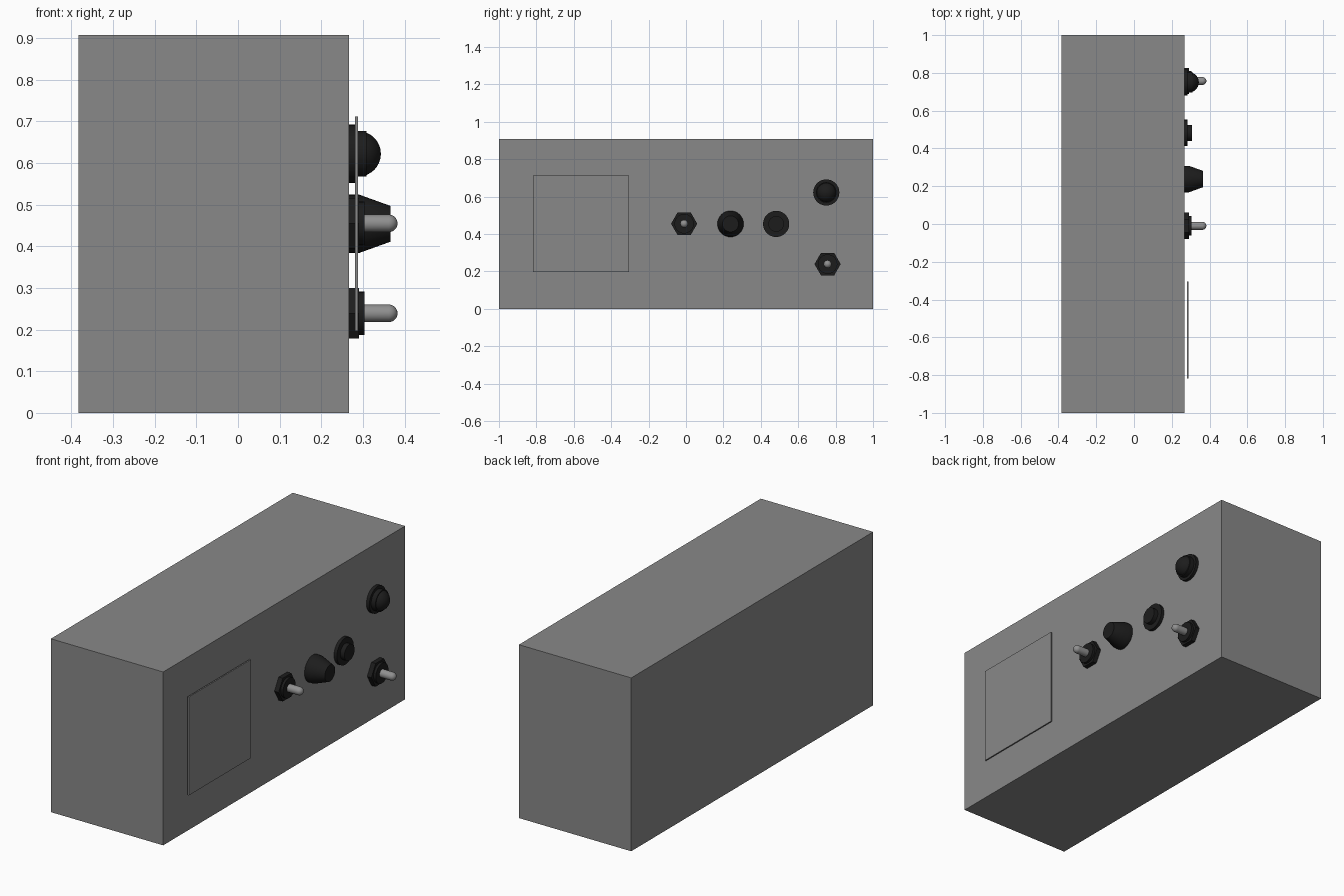
import bpy, bmesh, math
from mathutils import Vector

if "Cube" in bpy.data.objects:
    bpy.data.objects.remove(bpy.data.objects["Cube"])


def material(name, v):
    m = bpy.data.materials.new(name)
    m.diffuse_color = (v, v, v, 1)
    m.use_nodes = True
    m.node_tree.nodes["Principled BSDF"].inputs["Base Color"].default_value = m.diffuse_color
    return m


GREY = material("grey_case", 0.25)
BLACK = material("black_plastic", 0.012)
METAL = material("grey_metal", 0.28)
FACE = 0.267  # x of the control face


def finish(bm, name, mat, smooth=False):
    bmesh.ops.recalc_face_normals(bm, faces=bm.faces)
    me = bpy.data.meshes.new(name)
    bm.to_mesh(me)
    bm.free()
    me.materials.append(mat)
    ob = bpy.data.objects.new(name, me)
    bpy.context.collection.objects.link(ob)
    if smooth:
        bpy.ops.object.select_all(action='DESELECT')
        ob.select_set(True)
        bpy.context.view_layer.objects.active = ob
        bpy.ops.object.shade_smooth_by_angle(angle=math.radians(35))
    return ob


def box(name, lo, hi, mat):
    bm = bmesh.new()
    bmesh.ops.create_cube(bm, size=1)
    lo, hi = Vector(lo), Vector(hi)
    for v in bm.verts:
        v.co = (lo + hi) / 2 + v.co * (hi - lo)
    return finish(bm, name, mat)


def turned(name, y, z, profile, mat, sides=32, smooth=True):
    """Revolve (x, radius) points about the x axis through (y, z)."""
    bm = bmesh.new()
    rings = []
    for x, r in profile:
        rings.append([bm.verts.new((x, y + r * math.cos(2 * math.pi * i / sides),
                                    z + r * math.sin(2 * math.pi * i / sides)))
                      for i in range(sides)])
    for a, b in zip(rings, rings[1:]):
        for i in range(sides):
            j = (i + 1) % sides
            bm.faces.new((a[i], a[j], b[j], b[i]))
    bm.faces.new(rings[0])
    bm.faces.new(rings[-1])
    return finish(bm, name, mat, smooth)


def dome(x0, r, depth, n=8):
    return [(x0 + depth * math.sin(t), r * math.cos(t))
            for t in (math.pi / 2 * k / n * 0.98 for k in range(n + 1))]


# case and thin display plate
box("case", (-0.383, -1, 0), (FACE, 1, 0.907), GREY)
box("display_plate", (0.281, -0.818, 0.197), (0.288, -0.304, 0.712), GREY)

# toggle switches: hex nut, collar, rounded lever
for tag, y, z in (("centre", -0.01, 0.455), ("lower", 0.757, 0.239)):
    turned("toggle_nut_" + tag, y, z, [(FACE, 0.07), (0.291, 0.07)], BLACK, 6, False)
    turned("toggle_collar_" + tag, y, z, [(0.29, 0.052), (0.304, 0.052)], BLACK)
    turned("toggle_lever_" + tag, y, z, [(0.30, 0.021)] + dome(0.362, 0.021, 0.021), METAL, 24)

# tapered knob
turned("knob", 0.238, 0.454, [(FACE, 0.07), (0.291, 0.07), (0.366, 0.043)], BLACK)

# push button
turned("button_bezel", 0.482, 0.454, [(FACE, 0.07), (0.284, 0.07)], BLACK)
turned("button_cap", 0.482, 0.454, [(0.28, 0.042), (0.308, 0.042)], BLACK)

# domed lamp
turned("lamp_bezel", 0.75, 0.622, [(FACE, 0.07), (0.284, 0.07)], BLACK)
turned("lamp_ring", 0.75, 0.622, [(0.28, 0.055), (0.309, 0.055)], BLACK)
turned("lamp_dome", 0.75, 0.622, dome(0.29, 0.054, 0.053), BLACK)
